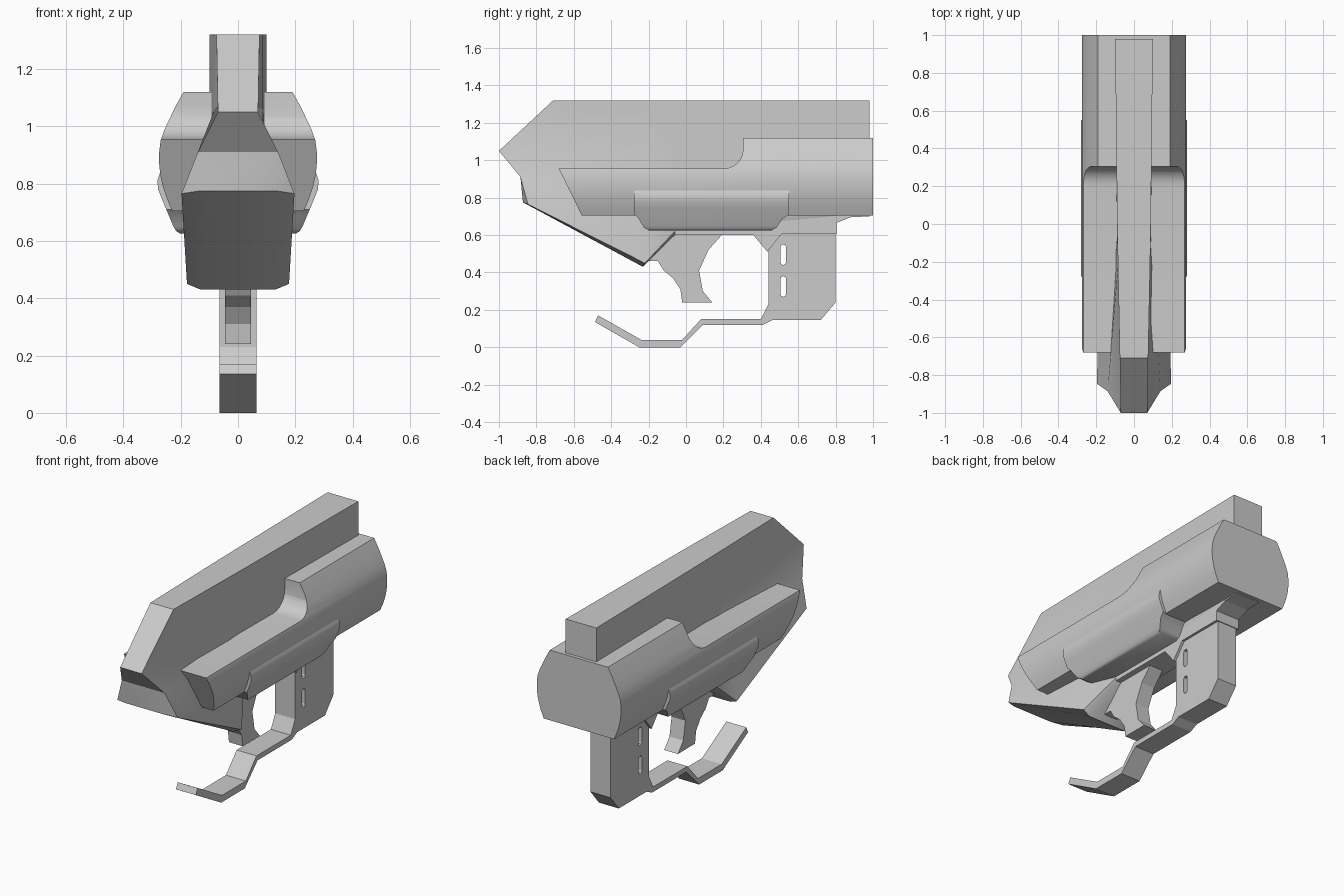
import bpy, bmesh, math

if "Cube" in bpy.data.objects:
    bpy.data.objects.remove(bpy.data.objects["Cube"])


def add_mesh(name, verts, faces):
    bm = bmesh.new()
    vs = [bm.verts.new(v) for v in verts]
    for f in faces:
        bm.faces.new([vs[i] for i in f])
    bmesh.ops.recalc_face_normals(bm, faces=bm.faces)
    me = bpy.data.meshes.new(name)
    bm.to_mesh(me)
    bm.free()
    ob = bpy.data.objects.new(name, me)
    bpy.context.collection.objects.link(ob)
    return ob


def prism(name, a, b):
    n = len(a)
    faces = [tuple(range(n)), tuple(range(n, 2 * n))]
    faces += [(i, (i + 1) % n, n + (i + 1) % n, n + i) for i in range(n)]
    return add_mesh(name, a + b, faces)


def side_profile(name, pts, half):
    """Side outline (y, z) extruded across x."""
    return prism(name, [(-half, y, z) for y, z in pts], [(half, y, z) for y, z in pts])


def cross_section(name, half, y0, y1):
    """Half outline (x, z) mirrored and extruded along y."""
    pts = half + [(-x, z) for x, z in reversed(half)]
    return prism(name, [(x, y0, z) for x, z in pts], [(x, y1, z) for x, z in pts])


def boolean(ob, cutter, op):
    m = ob.modifiers.new("cut", 'BOOLEAN')
    m.object, m.operation, m.solver = cutter, op, 'EXACT'
    bpy.context.view_layer.objects.active = ob
    bpy.ops.object.modifier_apply(modifier=m.name)
    bpy.data.objects.remove(cutter)


def smooth(ob, angle):
    bpy.ops.object.select_all(action='DESELECT')
    ob.select_set(True)
    bpy.context.view_layer.objects.active = ob
    bpy.ops.object.shade_smooth_by_angle(angle=math.radians(angle))


# Central body: half sections (x, y, z) from top to keel, lofted to the rear
stations = [
    [(.075, -.71, 1.32), (.07, -1, 1.05), (.14, -.885, .91), (.197, -.845, .765), (.13, -.872, .775)],
    [(.085, -.22, 1.32), (.085, -.22, 1.05), (.10, -.22, .90), (.178, -.22, .45), (.13, -.23, .43)],
    [(.088, -.06, 1.32), (.088, -.06, 1.05), (.09, -.06, .90), (.08, -.06, .62), (.07, -.06, .60)],
    [(.10, .98, 1.32), (.10, .98, 1.05), (.10, .98, .90), (.09, .98, .75), (.08, .98, .72)],
]
verts, faces = [], []
for s in stations:
    verts += s + [(-x, y, z) for x, y, z in reversed(s)]
for k in range(3):
    for i in range(10):
        j = (i + 1) % 10
        faces.append((k * 10 + i, k * 10 + j, k * 10 + 10 + j, k * 10 + 10 + i))
faces += [(0, 1, 8, 9), (1, 2, 7, 8), (2, 4, 5, 7), (2, 3, 4), (7, 5, 6), tuple(range(30, 40))]
body = add_mesh("central_body", verts, faces)
smooth(body, 25)

# Rounded barrel housing with a step on top and a raked front
barrel = cross_section("barrel_housing", [
    (.19, 1.12), (.215, 1.075), (.237, 1.03), (.256, .99), (.27, .95), (.275, .91),
    (.275, .87), (.271, .83), (.262, .79), (.249, .75), (.23, .705)], -.9, 1)
step = [(.2 + .105 * math.sin(a), 1.055 - .1 * math.cos(a))
        for a in [math.radians(d) for d in range(0, 91, 15)]]
boolean(barrel, side_profile("barrel_outline", [(-.55, .69), (-.68, .955)] + step
        + [(.305, 1.2), (1.1, 1.2), (1.1, .69)], .5), 'INTERSECT')
smooth(barrel, 30)

# Lower side bulges
bulge = cross_section("lower_bulge", [
    (.262, .86), (.275, .83), (.281, .81), (.279, .78), (.265, .745),
    (.225, .65), (.215, .633), (.20, .625)], -.5, .8)
boolean(bulge, side_profile("bulge_outline", [
    (-.28, .9), (-.275, .71), (-.255, .69), (-.225, .64), (-.19, .62), (.45, .62),
    (.485, .64), (.515, .685), (.55, .71), (.55, .9)], .5), 'INTERSECT')
smooth(bulge, 35)

# Rail under the body, with the notch ahead of the grip
side_profile("under_rail", [
    (-.06, .72), (-.06, .60), (.36, .60), (.435, .51), (.51, .605), (.805, .605),
    (.805, .665), (.88, .695), (.98, .70), (.98, .75)], .08)

# Trigger
trigger = side_profile("trigger", [
    (-.22, .46), (-.15, .46), (-.12, .41), (-.07, .37), (-.03, .31), (-.02, .24),
    (.14, .24), (.09, .30), (.07, .41), (.12, .52), (.20, .61), (-.08, .61)], .045)

# Grip with hand guard in one outline, slots cut through
grip = side_profile("grip_and_guard", [
    (.44, .61), (.44, .23), (.40, .15), (.08, .15), (-.02, .04), (-.24, .04),
    (-.47, .17), (-.487, .135), (-.25, 0), (-.03, 0), (.09, .12), (.41, .12),
    (.46, .145), (.72, .145), (.80, .24), (.80, .61)], .065)
for z0 in (.27, .44):
    slot = [(.52 + .015 * math.cos(a), z0 + (.095 if a < 3.1 else .015) + .015 * math.sin(a))
            for a in [math.radians(d) for d in (0, 45, 90, 135, 179, 181, 225, 270, 315, 359)]]
    slot[4:6] = [(.505, z0 + .095), (.505, z0 + .015)]
    boolean(grip, side_profile("slot_cutter", slot, .2), 'DIFFERENCE')
